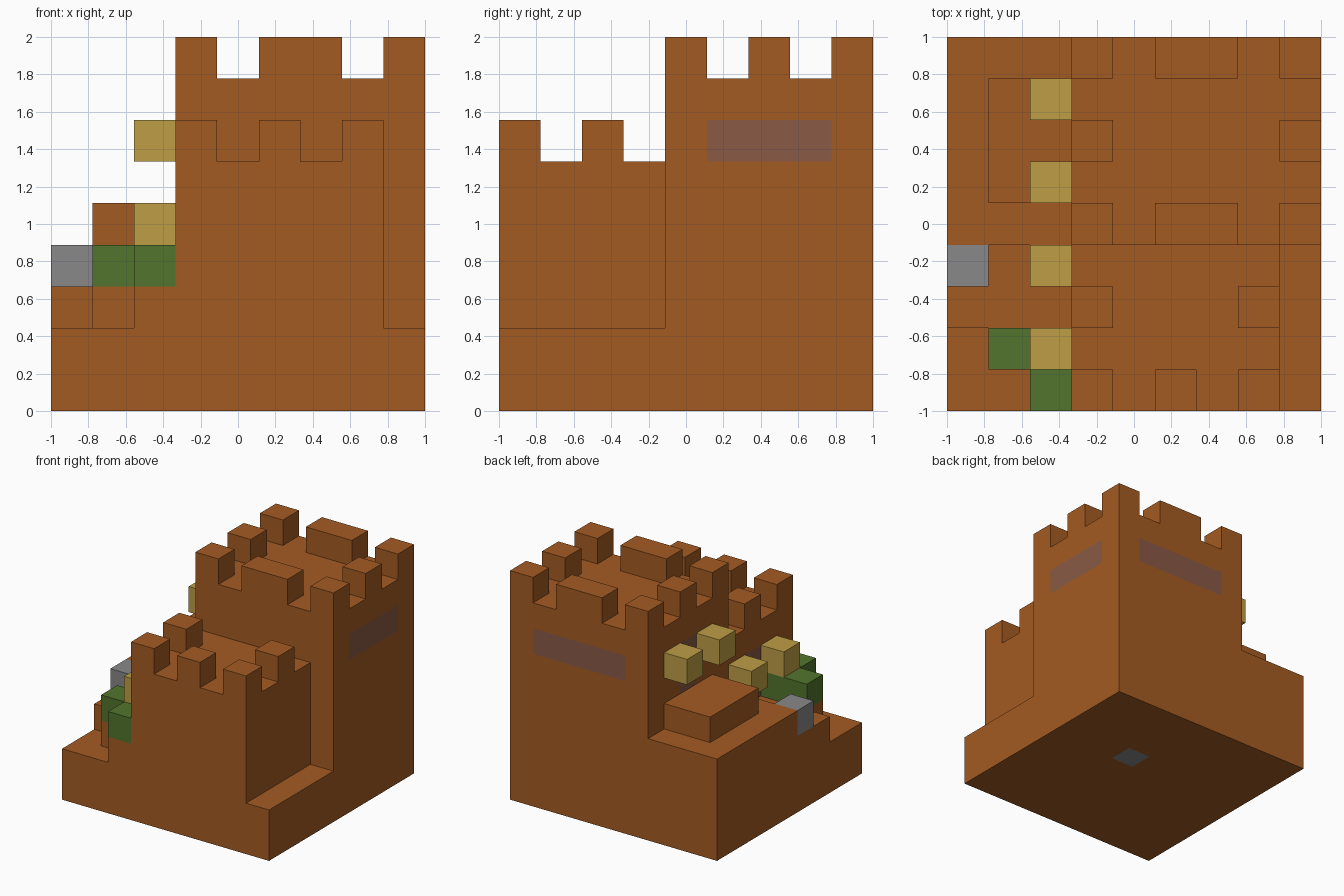
import bpy, bmesh
from mathutils import Vector

if "Cube" in bpy.data.objects:
    bpy.data.objects.remove(bpy.data.objects["Cube"], do_unlink=True)

U = 2 / 9  # edge of one building block


def material(name, rgb):
    linear = [((c / 255 + 0.055) / 1.055) ** 2.4 for c in rgb] + [1]
    mat = bpy.data.materials.new(name)
    mat.use_nodes = True
    mat.diffuse_color = linear
    mat.node_tree.nodes["Principled BSDF"].inputs["Base Color"].default_value = linear
    return mat


BROWN = material("brown clay", (164, 91, 34))
PURPLE = material("purple glass", (138, 90, 70))
GREY = material("grey stone", (137, 136, 136))
GREEN = material("leaf green", (82, 117, 45))
YELLOW = material("lamp yellow", (190, 158, 70))


def place(cell):
    """Block coordinates to model coordinates."""
    return Vector((cell[0] * U - 1, cell[1] * U - 1, cell[2] * U))


def boxes(name, spans, mat):
    """One object made of boxes, each given by its low and high block corner."""
    bm = bmesh.new()
    for low, high in spans:
        a, b = place(low), place(high)
        new = bmesh.ops.create_cube(bm, size=1)["verts"]
        for v in new:
            v.co = (a + b) / 2 + v.co * (b - a)
    mesh = bpy.data.meshes.new(name)
    bm.to_mesh(mesh)
    bm.free()
    mesh.materials.append(mat)
    obj = bpy.data.objects.new(name, mesh)
    bpy.context.scene.collection.objects.link(obj)
    return obj


def cubes(name, cells, mat):
    return boxes(name, [(c, [i + 1 for i in c]) for c in cells], mat)


def panel(obj, axis, side, low, high, mat):
    """Cut a flush panel into the face that points along one axis."""
    a, b = place(low), place(high)
    if mat.name not in obj.data.materials:
        obj.data.materials.append(mat)
    slot = obj.data.materials.find(mat.name)
    bm = bmesh.new()
    bm.from_mesh(obj.data)
    across = [i for i in range(3) if i != axis]
    for i in across:
        normal = Vector([float(i == j) for j in range(3)])
        for point in (a, b):
            faces = [f for f in bm.faces if f.normal[axis] * side > 0.9]
            edges = {e for f in faces for e in f.edges}
            verts = {v for f in faces for v in f.verts}
            bmesh.ops.bisect_plane(bm, geom=[*verts, *edges, *faces], dist=1e-5,
                                   plane_co=point, plane_no=normal)
    for f in bm.faces:
        c = f.calc_center_median()
        if f.normal[axis] * side > 0.9 and all(a[i] < c[i] < b[i] for i in across):
            f.material_index = slot
    bm.to_mesh(obj.data)
    bm.free()


# Foundation with a stone set into its underside
foundation = boxes("foundation", [((0, 0, 0), (9, 9, 2))], BROWN)
panel(foundation, 2, -1, (5, 5, 0), (6, 6, 0), GREY)

# Tall keep with windows and a doorway
keep = boxes("keep", [((3, 4, 2), (9, 9, 8))], BROWN)
panel(keep, 0, 1, (9, 5, 6), (9, 8, 7), PURPLE)
panel(keep, 1, 1, (4, 9, 6), (8, 9, 7), PURPLE)
panel(keep, 0, -1, (3, 6, 5), (3, 7, 7), PURPLE)

# Lower front tower with its doorway
front_tower = boxes("front_tower", [((3, 0, 2), (8, 4, 6))], BROWN)
panel(front_tower, 0, -1, (3, 2, 3), (3, 3, 5), PURPLE)

# Battlements
cubes("keep_merlons",
      [(x, y, 8) for y in (4, 8) for x in (3, 8)] + [(x, 6, 8) for x in (3, 8)], BROWN)
boxes("keep_wide_merlons", [((5, y, 8), (7, y + 1, 9)) for y in (4, 8)], BROWN)
cubes("front_merlons",
      [(x, 0, 6) for x in (3, 5, 7)] + [(x, 2, 6) for x in (3, 7)], BROWN)

# Stepped terrace beside the towers
boxes("upper_terrace", [((0, 4, 2), (3, 9, 4))], BROWN)
boxes("lower_terrace", [((0, 2, 2), (3, 4, 3))], BROWN)
boxes("keep_landing", [((1, 5, 4), (3, 8, 5))], BROWN)
cubes("planter_blocks", [(1, 1, 2), (2, 1, 2), (2, 0, 2)], BROWN)

# Stone step, shrubs and lamps
cubes("stone_step", [(0, 3, 3)], GREY)
cubes("shrubs", [(1, 1, 3), (2, 1, 3), (2, 0, 3)], GREEN)
cubes("door_lamps", [(2, y, z) for y, z in ((1, 4), (3, 4), (5, 6), (7, 6))], YELLOW)
